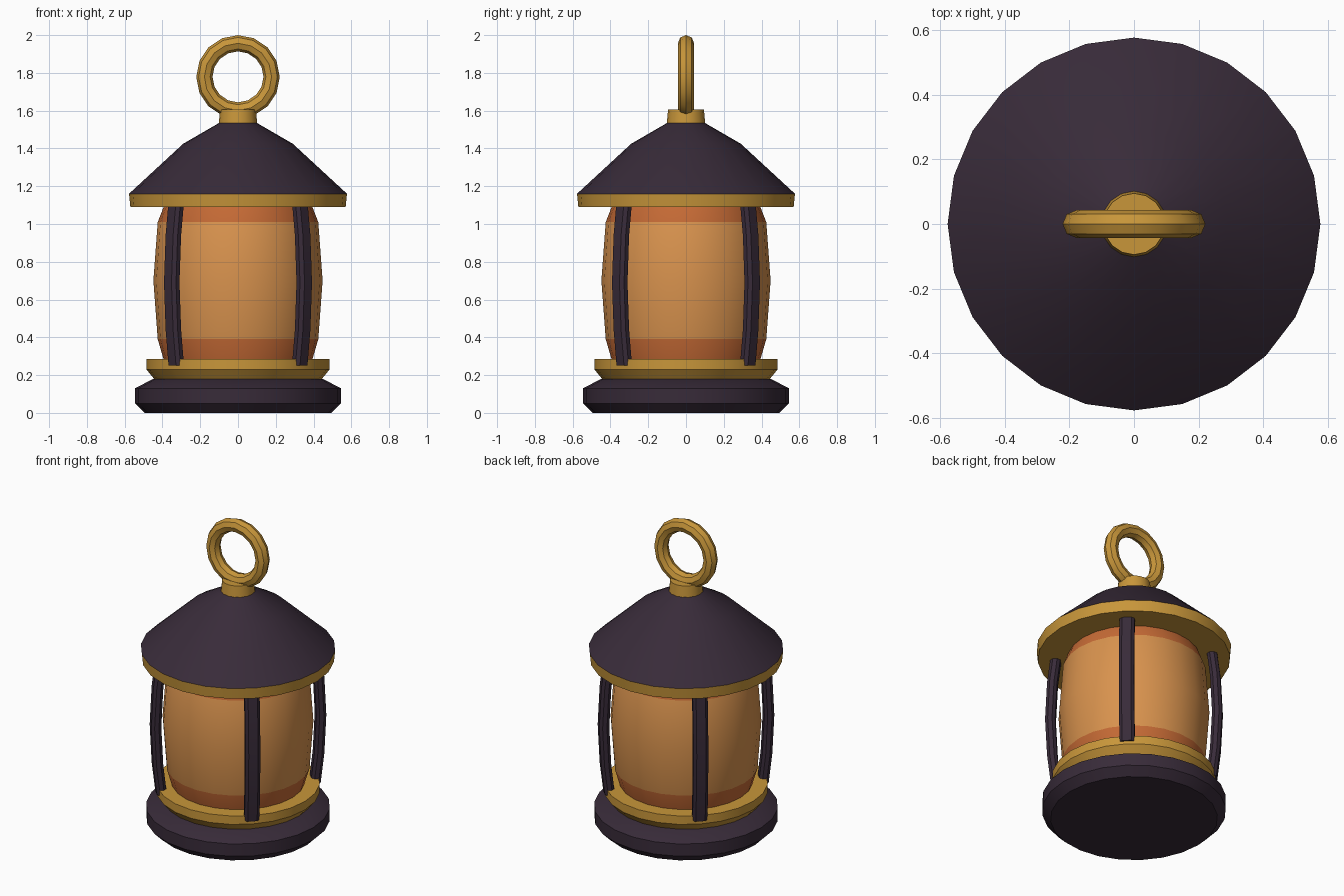
import bpy, bmesh, math
from mathutils import Vector

if "Cube" in bpy.data.objects:
    bpy.data.objects.remove(bpy.data.objects["Cube"])


def material(name, r, g, b):
    lin = [((c / 255 + 0.055) / 1.055) ** 2.4 for c in (r, g, b)]
    m = bpy.data.materials.new(name)
    m.diffuse_color = (*lin, 1)
    m.use_nodes = True
    m.node_tree.nodes["Principled BSDF"].inputs["Base Color"].default_value = m.diffuse_color
    return m


DARK = material("dark plum metal", 56, 43, 57)
GOLD = material("brass", 200, 150, 58)
AMBER = material("amber glass", 217, 147, 78)
RUST = material("burnt orange glass", 197, 106, 53)


def finish(name, bm, mats, smooth=30):
    bmesh.ops.recalc_face_normals(bm, faces=bm.faces)
    me = bpy.data.meshes.new(name)
    bm.to_mesh(me)
    bm.free()
    ob = bpy.data.objects.new(name, me)
    bpy.context.collection.objects.link(ob)
    for m in mats:
        me.materials.append(m)
    bpy.ops.object.select_all(action='DESELECT')
    ob.select_set(True)
    bpy.context.view_layer.objects.active = ob
    if smooth:
        bpy.ops.object.shade_smooth_by_angle(angle=math.radians(smooth))
    return ob


def loft(bm, rings, closed=False):
    """Skin a list of vertex rings, capping the ends unless closed."""
    n = len(rings[0])
    pairs = list(zip(rings, rings[1:])) + ([(rings[-1], rings[0])] if closed else [])
    for a, b in pairs:
        for i in range(n):
            bm.faces.new((a[i], a[(i + 1) % n], b[(i + 1) % n], b[i]))
    if not closed:
        bm.faces.new(rings[0])
        bm.faces.new(rings[-1])


def lathe(name, profile, mats, sides=24, rule=None):
    bm = bmesh.new()
    rings = []
    for r, z in profile:
        angs = [2 * math.pi * i / sides for i in range(sides)]
        rings.append([bm.verts.new((r * math.cos(a), r * math.sin(a), z)) for a in angs])
    loft(bm, rings)
    if rule:
        for f in bm.faces:
            f.material_index = rule(f.calc_center_median().z)
    return finish(name, bm, mats)


# Base and brass collar
lathe("base", [(0.495, 0), (0.545, 0.05), (0.545, 0.13), (0.45, 0.18)], [DARK])
lathe("lower_collar", [(0.44, 0.175), (0.485, 0.23), (0.485, 0.285)], [GOLD])

# Glass with darker bands at both ends
lathe("glass", [(0.39, 0.27), (0.425, 0.39), (0.448, 0.70), (0.425, 1.01), (0.39, 1.10)],
      [AMBER, RUST], rule=lambda z: 0 if 0.39 < z < 1.01 else 1)

# Roof, brass rim and neck
lathe("roof_rim", [(0.57, 1.09), (0.577, 1.16)], [GOLD])
lathe("roof", [(0.577, 1.16), (0.29, 1.425), (0.10, 1.535)], [DARK])
lathe("neck", [(0.103, 1.52), (0.095, 1.605)], [GOLD], sides=16)

# Four bowed bars with a chamfered section
W, D, C = 0.045, 0.03, 0.017
SECTION = [(-W, -D + C), (-W + C, -D), (W - C, -D), (W, -D + C),
           (W, D - C), (W - C, D), (-W + C, D), (-W, D - C)]
PATH = [(0.462, 0.25), (0.484, 0.44), (0.496, 0.69), (0.484, 0.94), (0.462, 1.12)]
for k, label in enumerate(("back_right", "back_left", "front_left", "front_right")):
    a = math.radians(45 + 90 * k)
    out = Vector((math.cos(a), math.sin(a), 0))
    side = Vector((-math.sin(a), math.cos(a), 0))
    bm = bmesh.new()
    loft(bm, [[bm.verts.new(out * (r + d) + side * t + Vector((0, 0, z))) for t, d in SECTION]
              for r, z in PATH])
    finish(label + "_bar", bm, [DARK])

# Hanging ring
bm = bmesh.new()
rings = []
for i in range(16):
    a = 2 * math.pi * i / 16
    ring = []
    for j in range(8):
        b = 2 * math.pi * j / 8
        r = 0.178 + 0.043 * math.cos(b)
        ring.append(bm.verts.new((r * math.cos(a), 0.043 * math.sin(b), 1.779 + r * math.sin(a))))
    rings.append(ring)
loft(bm, rings, closed=True)
finish("hanging_ring", bm, [GOLD])
